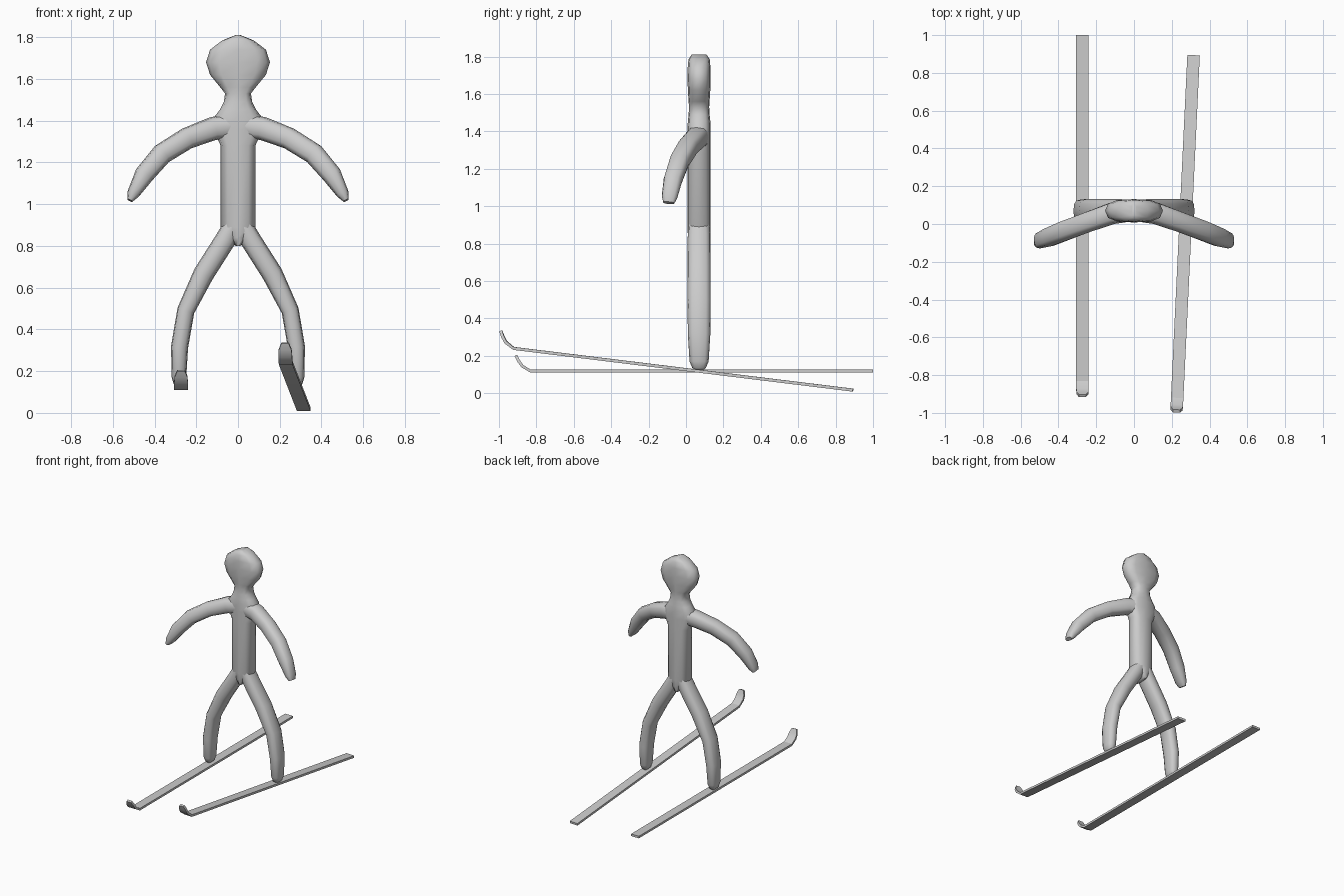
import bpy, bmesh, math
from mathutils import Vector, Matrix

if "Cube" in bpy.data.objects:
    bpy.data.objects.remove(bpy.data.objects["Cube"])

gray = bpy.data.materials.new("plain gray")
gray.diffuse_color = (0.6, 0.6, 0.6, 1)
gray.use_nodes = True
gray.node_tree.nodes["Principled BSDF"].inputs["Base Color"].default_value = gray.diffuse_color


def finish(name, bm, angle):
    bmesh.ops.recalc_face_normals(bm, faces=bm.faces)
    me = bpy.data.meshes.new(name)
    bm.to_mesh(me)
    bm.free()
    me.materials.append(gray)
    ob = bpy.data.objects.new(name, me)
    bpy.context.collection.objects.link(ob)
    bpy.ops.object.select_all(action='DESELECT')
    ob.select_set(True)
    bpy.context.view_layer.objects.active = ob
    bpy.ops.object.shade_smooth_by_angle(angle=math.radians(angle))
    return ob


def loft(name, stations, mirror=1, sides=12, power=2.7):
    """Rounded-box rings along a path: (x, y, z, half width, half depth)."""
    bm = bmesh.new()
    pts = [Vector((s[0] * mirror, s[1], s[2])) for s in stations]
    rings = []
    for i, s in enumerate(stations):
        t = (pts[min(i + 1, len(pts) - 1)] - pts[max(i - 1, 0)]).normalized()
        d = Vector((0, 1, 0))
        d = (d - t * d.dot(t)).normalized()
        w = d.cross(t)
        ring = []
        for k in range(sides):
            a = 2 * math.pi * k / sides
            c, n = math.cos(a), math.sin(a)
            u = math.copysign(abs(c) ** (2 / power), c) * s[3]
            v = math.copysign(abs(n) ** (2 / power), n) * s[4]
            ring.append(bm.verts.new(pts[i] + w * u + d * v))
        rings.append(ring)
    for a, b in zip(rings, rings[1:]):
        for k in range(sides):
            j = (k + 1) % sides
            bm.faces.new((a[k], a[j], b[j], b[k]))
    bm.faces.new(rings[0])
    bm.faces.new(rings[-1])
    return finish(name, bm, 60)


# torso, neck and head: (height, half width, half depth)
column = [(0.80, 0.012, 0.055), (0.84, 0.045, 0.06), (0.89, 0.083, 0.062),
          (1.28, 0.083, 0.062), (1.36, 0.12, 0.062), (1.42, 0.112, 0.062),
          (1.455, 0.085, 0.06), (1.49, 0.068, 0.056), (1.53, 0.062, 0.054),
          (1.56, 0.085, 0.056), (1.62, 0.134, 0.06), (1.68, 0.153, 0.062),
          (1.74, 0.134, 0.061), (1.785, 0.075, 0.057), (1.81, 0.012, 0.04)]
loft("torso_and_head", [(0, 0.07, z, w, d) for z, w, d in column])

# arms swept out and forward, legs bowed outward
arm = [(0.03, 0.07, 1.375, 0.06, 0.058), (0.12, 0.055, 1.362, 0.056, 0.057),
       (0.245, 0.01, 1.315, 0.052, 0.054), (0.365, -0.035, 1.24, 0.051, 0.053),
       (0.45, -0.07, 1.14, 0.047, 0.05), (0.502, -0.088, 1.05, 0.03, 0.042),
       (0.518, -0.092, 1.018, 0.014, 0.03)]
leg = [(0.025, 0.07, 0.90, 0.045, 0.058), (0.06, 0.07, 0.83, 0.05, 0.061),
       (0.165, 0.07, 0.665, 0.05, 0.062), (0.25, 0.07, 0.49, 0.042, 0.062),
       (0.28, 0.07, 0.315, 0.041, 0.06), (0.283, 0.07, 0.17, 0.035, 0.051),
       (0.283, 0.07, 0.135, 0.024, 0.036), (0.283, 0.07, 0.122, 0.01, 0.02)]
for side, m in (("left", 1), ("right", -1)):
    loft(side + "_arm", arm, m)
    loft(side + "_leg", leg, m)


def ski(name, matrix):
    """Thin plank with an upturned tip: (y, z, half width)."""
    prof = [(0.93, 0, 0.033), (-0.90, 0, 0.033), (-0.945, 0.027, 0.033),
            (-0.965, 0.055, 0.031), (-0.98, 0.085, 0.018)]
    bm = bmesh.new()
    rings = []
    for i, (y, z, w) in enumerate(prof):
        a, b = prof[max(i - 1, 0)], prof[min(i + 1, len(prof) - 1)]
        t = Vector((0, b[0] - a[0], b[1] - a[1])).normalized()
        n = Vector((0, t.z, -t.y)) * 0.008
        c = Vector((0, y, z))
        rings.append([bm.verts.new(c + n * q + Vector((w * p, 0, 0)))
                      for p, q in ((-1, -1), (1, -1), (1, 1), (-1, 1))])
    for a, b in zip(rings, rings[1:]):
        for k in range(4):
            j = (k + 1) % 4
            bm.faces.new((a[k], a[j], b[j], b[k]))
    bm.faces.new(rings[0])
    bm.faces.new(rings[-1])
    bm.transform(matrix)
    finish(name, bm, 30)


# one ski flat, the other slid forward, tilted and turned about the foot
ski("right_ski", Matrix.Translation((-0.273, 0.07, 0.118)))
ski("left_ski", Matrix.Translation((0.276, 0.07, 0.118))
    @ Matrix.Rotation(math.radians(-2.74), 4, 'Z')
    @ Matrix.Rotation(math.radians(-7), 4, 'X')
    @ Matrix.Translation((0, -0.1, 0)))
